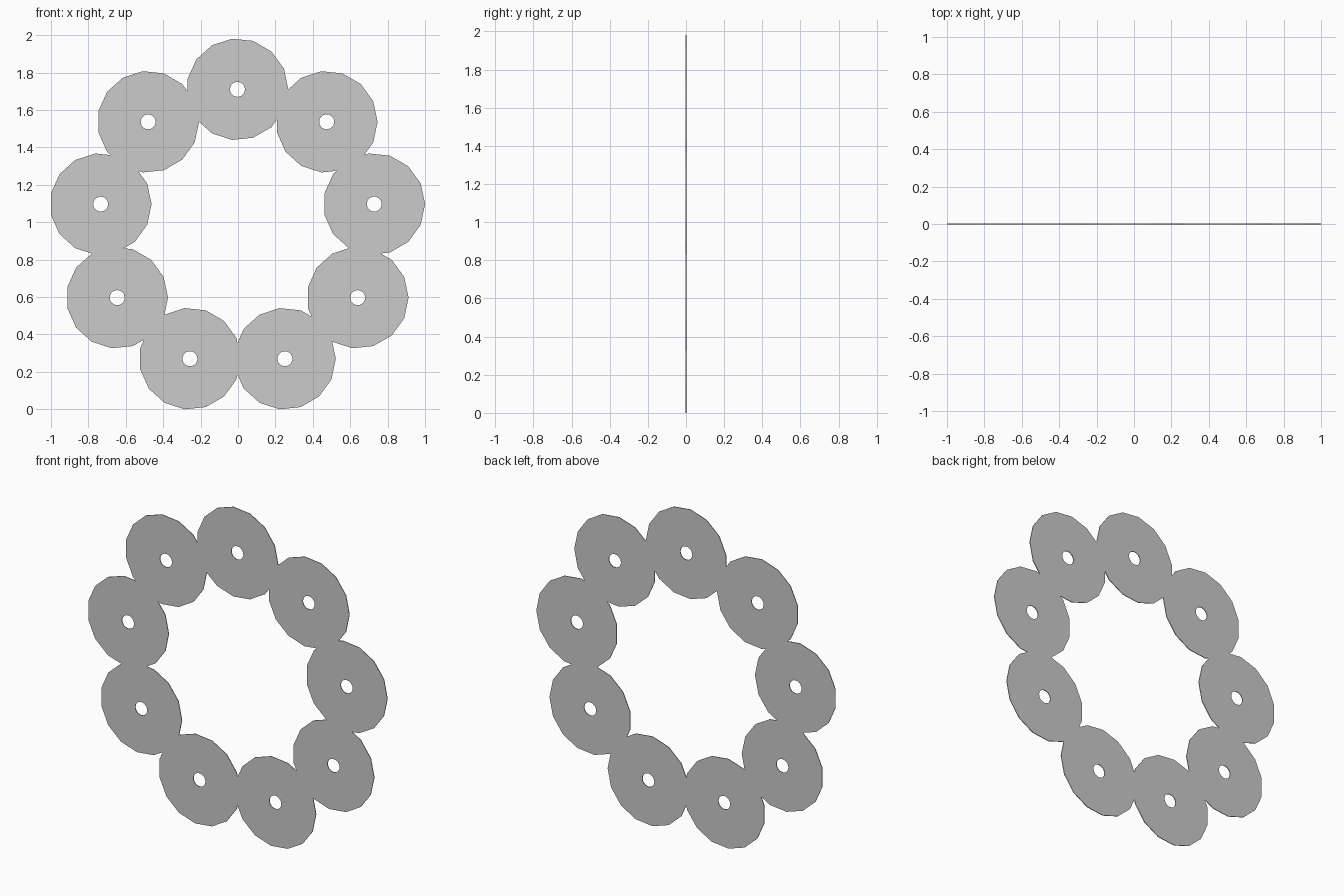
import bpy, bmesh
from math import sin, cos, tau
from mathutils import Vector
from mathutils.geometry import delaunay_2d_cdt

if "Cube" in bpy.data.objects:
    bpy.data.objects.remove(bpy.data.objects["Cube"])

COUNT, RING_R, CX, CZ = 9, 0.7425, -0.003, 0.968
DISC_R, DISC_SIDES = 0.272, 15
HOLE_R, HOLE_SIDES = 0.04, 24
THICK = 0.004

verts, faces = [], []


def polygon(center, radius, sides):
    start = len(verts)
    for i in range(sides):
        a = tau * i / sides
        verts.append(center + radius * Vector((cos(a), sin(a))))
    faces.append(list(range(start, start + sides)))


# Disc outlines first, then their centre holes
centers = [Vector((CX + RING_R * sin(tau * i / COUNT),
                   CZ + RING_R * cos(tau * i / COUNT))) for i in range(COUNT)]
for c in centers:
    polygon(c, DISC_R, DISC_SIDES)
for c in centers:
    polygon(c, HOLE_R, HOLE_SIDES)

# Merge the overlapping outlines in 2D; keep areas in a disc and not in a hole
out = delaunay_2d_cdt(verts, [], faces, 0, 1e-5)
points, tris, origins = out[0], out[2], out[5]
bm = bmesh.new()
bv = [bm.verts.new((p.x, -THICK / 2, p.y)) for p in points]
for tri, src in zip(tris, origins):
    if src and max(src) < COUNT:
        bm.faces.new([bv[i] for i in tri])
bmesh.ops.delete(bm, geom=[v for v in bm.verts if not v.link_faces], context='VERTS')

# Give the flat sheet its thin body
ext = bmesh.ops.extrude_face_region(bm, geom=bm.faces[:], use_keep_orig=True)
bmesh.ops.translate(bm, vec=(0, THICK, 0),
                    verts=[g for g in ext["geom"] if isinstance(g, bmesh.types.BMVert)])
bmesh.ops.recalc_face_normals(bm, faces=bm.faces[:])

mesh = bpy.data.meshes.new("disc_ring")
bm.to_mesh(mesh)
bm.free()
bpy.context.collection.objects.link(bpy.data.objects.new("disc_ring", mesh))
